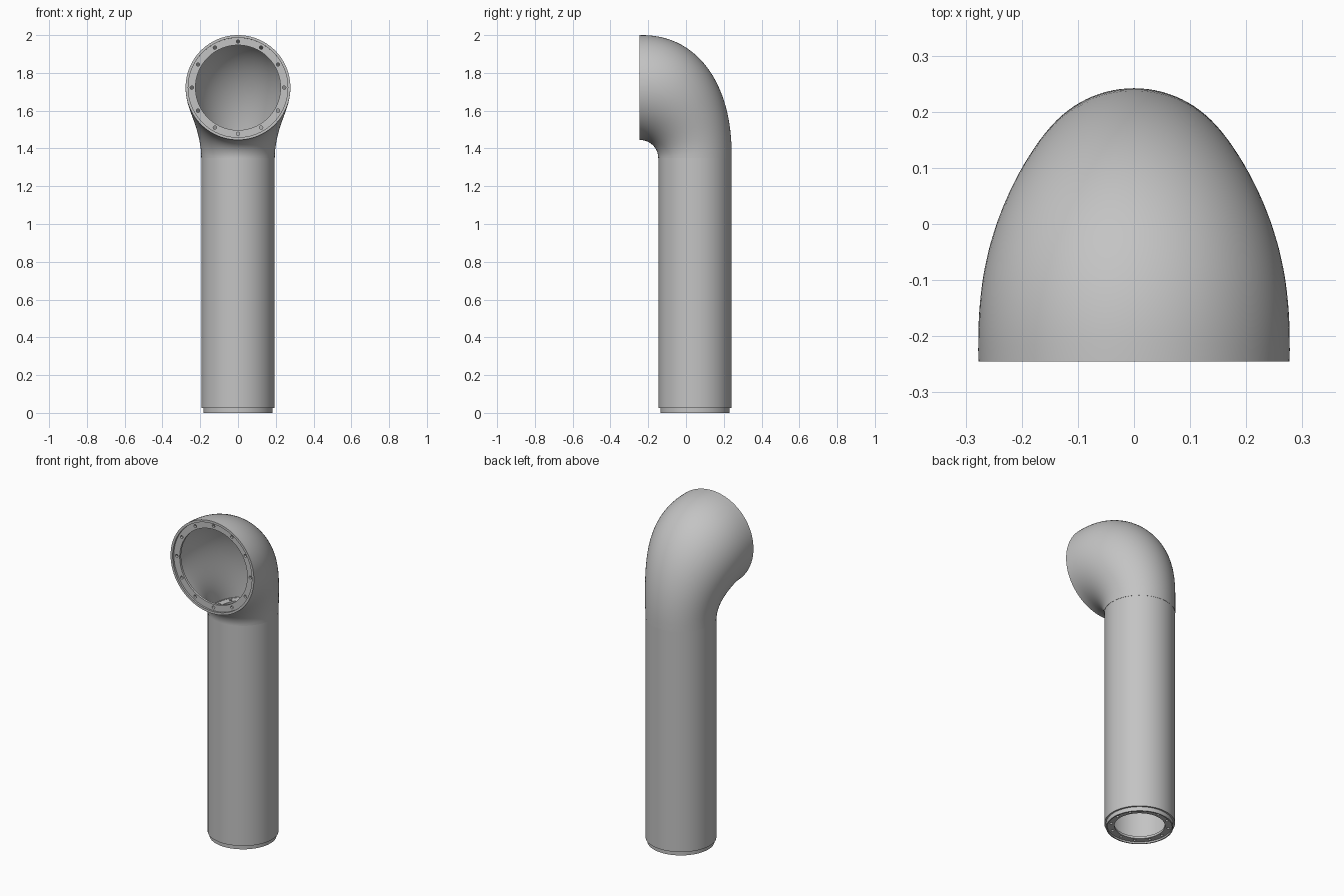
import bpy, bmesh, math
from mathutils import Vector, Matrix

if "Cube" in bpy.data.objects:
    bpy.data.objects.remove(bpy.data.objects["Cube"])

SEG = 96
PIPE_Y = 0.048
MOUTH = Vector((0, -0.245, 1.722))
UP, BACK = Vector((0, 0, 1)), Vector((0, 1, 0))

grey = bpy.data.materials.new("painted_grey")
grey.diffuse_color = (0.55, 0.55, 0.55, 1)
grey.use_nodes = True
grey.node_tree.nodes["Principled BSDF"].inputs["Base Color"].default_value = (0.55, 0.55, 0.55, 1)


def loft(name, rings):
    """Skin a closed loop of rings, each (centre, in-plane axis, radius)."""
    bm = bmesh.new()
    loops = []
    for centre, axis, radius in rings:
        angles = [math.tau * i / SEG for i in range(SEG)]
        loops.append([bm.verts.new(centre + radius * (Vector((math.cos(a), 0, 0)) + axis * math.sin(a)))
                      for a in angles])
    for k, low in enumerate(loops):
        high = loops[(k + 1) % len(loops)]
        for i in range(SEG):
            j = (i + 1) % SEG
            bm.faces.new((low[i], low[j], high[j], high[i]))
    bmesh.ops.recalc_face_normals(bm, faces=bm.faces)
    mesh = bpy.data.meshes.new(name)
    bm.to_mesh(mesh)
    bm.free()
    mesh.materials.append(grey)
    ob = bpy.data.objects.new(name, mesh)
    bpy.context.collection.objects.link(ob)
    return ob


def smooth(ob):
    bpy.ops.object.select_all(action="DESELECT")
    ob.select_set(True)
    bpy.context.view_layer.objects.active = ob
    bpy.ops.object.shade_smooth_by_angle(angle=math.radians(35))


def flange(name, centre, axis, normal, outer, inner, depth, hole_radius):
    """Flat ring with twelve bolt holes drilled through it."""
    far = centre + normal * depth
    ob = loft(name, [(centre, axis, outer), (far, axis, outer), (far, axis, inner), (centre, axis, inner)])
    bm = bmesh.new()
    turn = UP.rotation_difference(normal).to_matrix().to_4x4()
    mid = (outer + inner) / 2
    for i in range(12):
        a = math.tau * i / 12
        spot = centre + normal * depth / 2 + mid * (Vector((math.cos(a), 0, 0)) + axis * math.sin(a))
        bmesh.ops.create_cone(bm, cap_ends=True, segments=12, radius1=hole_radius, radius2=hole_radius,
                              depth=depth * 3, matrix=Matrix.Translation(spot) @ turn)
    mesh = bpy.data.meshes.new("hole_cutter")
    bm.to_mesh(mesh)
    bm.free()
    cutter = bpy.data.objects.new("hole_cutter", mesh)
    cutter.hide_render = True
    bpy.context.collection.objects.link(cutter)
    mod = ob.modifiers.new("bolt_holes", "BOOLEAN")
    mod.operation, mod.solver, mod.object = "DIFFERENCE", "EXACT", cutter
    bpy.context.view_layer.update()
    cut = bpy.data.meshes.new_from_object(ob.evaluated_get(bpy.context.evaluated_depsgraph_get()))
    ob.modifiers.clear()
    ob.data = cut
    bpy.data.objects.remove(cutter)
    smooth(ob)


# Flared elbow: circles spanning the outer and inner bend curves
STEPS, BULGE, WALL = 32, 2 / 2.25, 0.014
skin = []
for k in range(STEPS + 1):
    t = math.pi / 2 * k / STEPS
    s, c = max(math.sin(t), 0), max(math.cos(t), 0)
    outer = Vector((0, -0.245 + 0.487 * s ** BULGE, 1.35 + 0.65 * c ** BULGE))
    inner = Vector((0, -0.245 + 0.098 * s, 1.35 + 0.095 * c))
    span = outer - inner
    skin.append(((outer + inner) / 2, span.normalized(), span.length / 2))
lining = [(c, u, r - WALL) for c, u, r in reversed(skin)]
smooth(loft("elbow_cowl", skin + lining))

# Mouth ring set slightly inside the lip
flange("mouth_flange", MOUTH + BACK * 0.012, UP, BACK, 0.264, 0.225, 0.014, 0.009)

# Straight pipe with a stepped foot
profile = [(0.183, 0), (0.183, 0.025), (0.193, 0.025), (0.193, 1.35), (0.176, 1.35), (0.176, 0)]
smooth(loft("pipe", [(Vector((0, PIPE_Y, z)), BACK, r) for r, z in profile]))

# Rings at both ends of the pipe
for name, z in (("foot_flange", 0.01), ("pipe_top_flange", 1.334)):
    flange(name, Vector((0, PIPE_Y, z)), BACK, UP, 0.177, 0.138, 0.014, 0.008)
